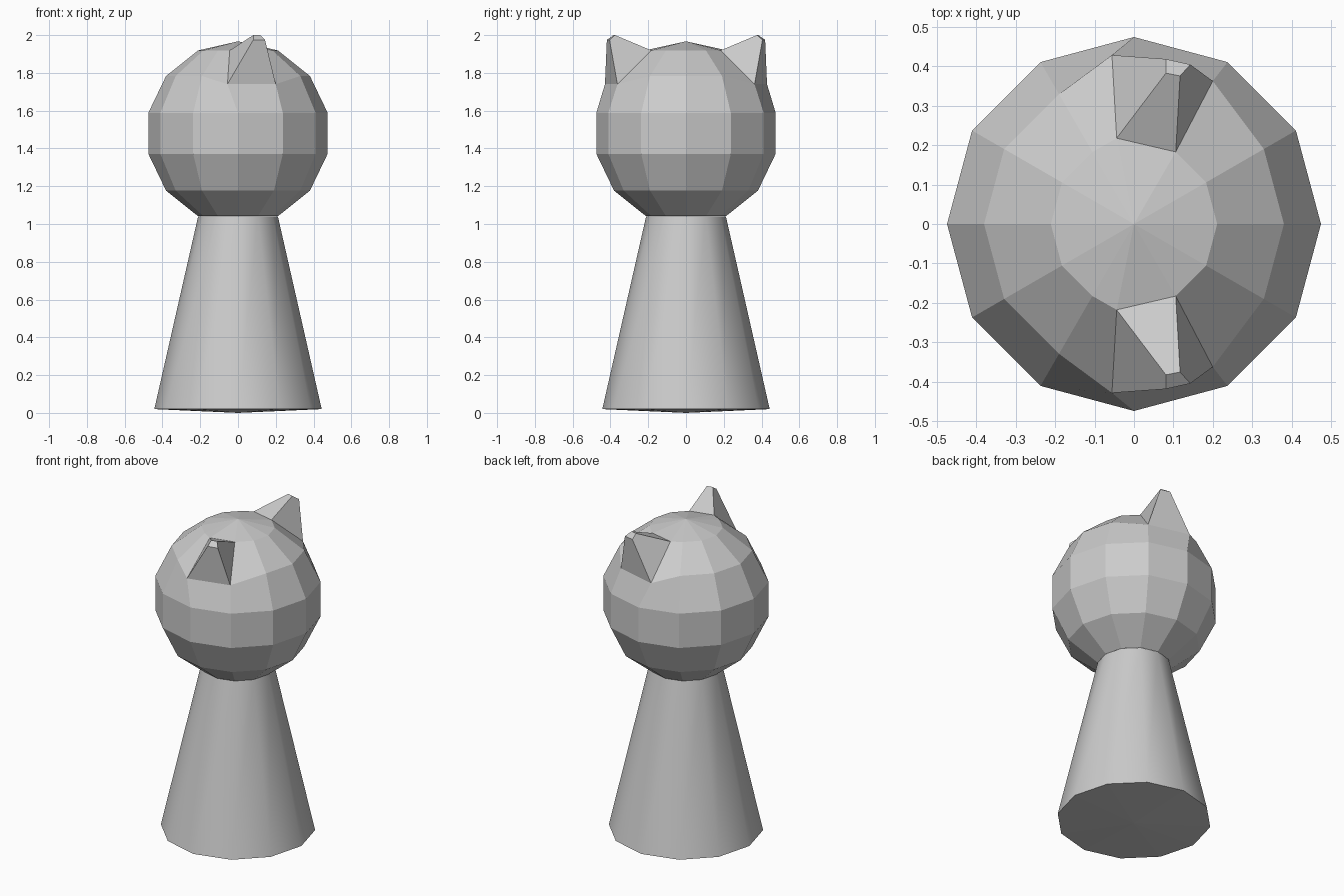
import bpy, bmesh
from math import sin, cos, pi

if "Cube" in bpy.data.objects:
    bpy.data.objects.remove(bpy.data.objects["Cube"])

SIDES = 12


def ring(bm, r, z):
    return [bm.verts.new((r * cos(2 * pi * k / SIDES), r * sin(2 * pi * k / SIDES), z))
            for k in range(SIDES)]


def bridge(bm, a, b, skip=()):
    return [bm.faces.new((a[k], a[(k + 1) % SIDES], b[(k + 1) % SIDES], b[k]))
            for k in range(SIDES) if k not in skip]


def fan(bm, loop, z):
    tip = bm.verts.new((0, 0, z))
    return [bm.faces.new((loop[k], loop[(k + 1) % SIDES], tip)) for k in range(SIDES)]


def finish(bm, name):
    mesh = bpy.data.meshes.new(name)
    bm.to_mesh(mesh)
    bm.free()
    obj = bpy.data.objects.new(name, mesh)
    bpy.context.collection.objects.link(obj)
    return obj


# Body: smooth tapered cone with a shallow flat-shaded base
bm = bmesh.new()
low, high = ring(bm, 0.443, 0.02), ring(bm, 0.211, 1.041)
for f in bridge(bm, low, high):
    f.smooth = True
fan(bm, low[::-1], 0.0)
finish(bm, "body")

# Head: faceted ball, open where it meets the neck
R, CZ, STEPS = 0.487, 1.48, 7
bm = bmesh.new()
rings = [ring(bm, R * sin(pi * i / STEPS), CZ + R * cos(pi * i / STEPS))
         for i in range(1, STEPS)]
fan(bm, rings[0], CZ + R)
for i in range(STEPS - 2):
    # leave one upper face open on each side for the ears
    bridge(bm, rings[i + 1], rings[i], skip=(2, 9) if i == 0 else ())

# Ears: reshape the two openings and draw each up to a small blunt tip
base_pts = [(0.106, 0.183, 1.919), (-0.044, 0.218, 1.919),
            (-0.056, 0.429, 1.74), (0.20, 0.363, 1.74)]
tip_pts = [(0.117, 0.376, 2.0), (0.081, 0.383, 2.0),
           (0.081, 0.419, 1.975), (0.143, 0.405, 1.975)]
for side, a, b in ((1, 2, 3), (-1, 10, 9)):
    base = [rings[0][a], rings[0][b], rings[1][b], rings[1][a]]
    for v, (x, y, z) in zip(base, base_pts):
        v.co = (x, side * y, z)
    tip = [bm.verts.new((x, side * y, z)) for x, y, z in tip_pts]
    for k in range(4):
        n = (k + 1) % 4
        bm.faces.new((base[k], base[n], tip[n], tip[k]))
    bm.faces.new(tip)
bmesh.ops.recalc_face_normals(bm, faces=bm.faces)
finish(bm, "head_with_ears")
